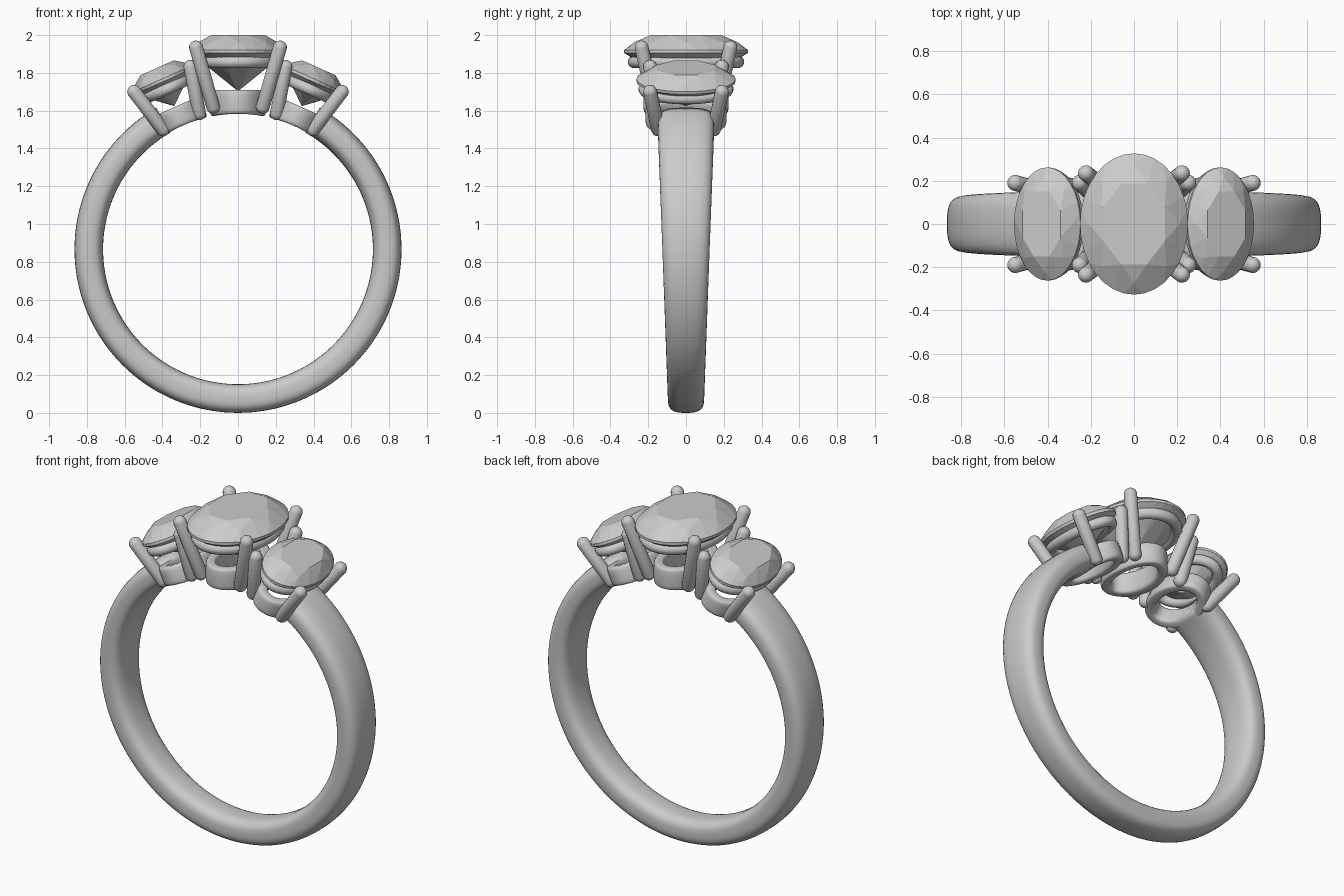
import bpy, bmesh
from math import sin, cos, pi, radians, sqrt, copysign
from mathutils import Matrix, Vector

if "Cube" in bpy.data.objects:
    bpy.data.objects.remove(bpy.data.objects["Cube"])

CZ = 0.866          # height of the finger-hole centre
R_IN, R_OUT = 0.714, 0.866


def finish(bm, name, matrix, smooth=True):
    bmesh.ops.recalc_face_normals(bm, faces=bm.faces)
    me = bpy.data.meshes.new(name)
    bm.to_mesh(me)
    bm.free()
    ob = bpy.data.objects.new(name, me)
    bpy.context.collection.objects.link(ob)
    ob.matrix_world = matrix
    for p in me.polygons:
        p.use_smooth = smooth
    return ob


def superellipse(n, power):
    pts = []
    for i in range(n):
        t = 2 * pi * (i + 0.5) / n
        c, s = cos(t), sin(t)
        pts.append((copysign(abs(c) ** (2 / power), c), copysign(abs(s) ** (2 / power), s)))
    return pts


def sweep(name, sections, matrix, closed=True):
    """Skin a list of equal-length point loops."""
    bm = bmesh.new()
    rings = [[bm.verts.new(p) for p in sec] for sec in sections]
    m = len(rings[0])
    for i in range(len(rings) if closed else len(rings) - 1):
        a, b = rings[i], rings[(i + 1) % len(rings)]
        for j in range(m):
            k = (j + 1) % m
            bm.faces.new((a[j], a[k], b[k], b[j]))
    if not closed:
        bm.faces.new(rings[0])
        bm.faces.new(rings[-1])
    return finish(bm, name, matrix)


def gem(name, a, b, girdle, crown, depth, matrix):
    """Oval brilliant: convex hull of table, crown, girdle and pavilion points."""
    bm = bmesh.new()

    def ring(n, r, z, off=0.0):
        for i in range(n):
            t = 2 * pi * (i + off) / n
            bm.verts.new((a * r * cos(t), b * r * sin(t), z))
    ring(8, 0.62, girdle + crown, 0.5)
    ring(8, 0.84, girdle + crown * 0.56)
    ring(32, 1.0, girdle + 0.008)
    ring(32, 1.0, girdle - 0.008)
    ring(8, 0.45, girdle - depth * 0.6, 0.5)
    bm.verts.new((0, 0, girdle - depth))
    bmesh.ops.convex_hull(bm, input=bm.verts)
    bmesh.ops.dissolve_limit(bm, angle_limit=radians(1), verts=bm.verts, edges=bm.edges)
    return finish(bm, name, matrix, smooth=False)


def prong(name, p, q, r, matrix):
    """Round-ended rod from p to q."""
    p, q = Vector(p), Vector(q)
    d = q - p
    bm = bmesh.new()
    bmesh.ops.create_uvsphere(bm, u_segments=16, v_segments=11, radius=r)
    for v in bm.verts:
        if v.co.z > 0:
            v.co.z += d.length
    rot = d.to_track_quat('Z', 'Y').to_matrix().to_4x4()
    bmesh.ops.transform(bm, matrix=Matrix.Translation(p) @ rot, verts=bm.verts)
    return finish(bm, name, matrix)


def seat(name, a, b, wall, top, matrix):
    """Oval collar whose underside follows the finger hole."""
    secs = []
    for i in range(48):
        t = 2 * pi * i / 48
        sec = []
        for sx, sz in superellipse(20, 4.5):
            off = wall / 2 * (sx - 1)
            x, y = (a + off) * cos(t), (b + off) * sin(t)
            low = sqrt((R_IN + 0.003) ** 2 - x * x)
            sec.append((x, y, (low + top) / 2 + (top - low) / 2 * sz))
        secs.append(sec)
    return sweep(name, secs, matrix)


def rail(name, a, b, z, r, matrix):
    """Oval wire under the stone."""
    secs = []
    for i in range(48):
        t = 2 * pi * i / 48
        secs.append([((a + r * cx) * cos(t), (b + r * cx) * sin(t), z + r * cz)
                     for cx, cz in superellipse(12, 2)])
    return sweep(name, secs, matrix)


# Tapered band, open under the three stones
section = superellipse(32, 2.9)
band = []
for i in range(121):
    t = radians(30 + 300 * i / 120)
    mid, half = (R_IN + R_OUT) / 2, (R_OUT - R_IN) / 2
    half_w = 0.096 + 0.056 * (mid * cos(t) + mid) / 1.5
    band.append([((mid + half * sx) * sin(t), half_w * sy, (mid + half * sx) * cos(t))
                 for sx, sy in section])
sweep("band", band, Matrix.Translation((0, 0, CZ)), closed=False)

# Heads: name, tilt, stone, seat, rail, prong foot, prong tip
heads = [
    ("centre", 0, (0.25, 0.327, 1.047, 0.087, 0.21), (0.148, 0.225, 0.06, 0.845),
     (0.195, 0.277, 0.992, 0.032), (0.132, 0.165, 0.755), (0.222, 0.235, 1.068)),
    ("right", 24, (0.168, 0.262, 0.98, 0.072, 0.15), (0.14, 0.215, 0.06, 0.825),
     (0.125, 0.222, 0.928, 0.03), (0.105, 0.148, 0.742), (0.163, 0.19, 0.985)),
]
heads.append(("left", -24) + heads[1][2:])
for name, tilt, stone, collar, wire, foot, tip in heads:
    m = Matrix.Translation((0, 0, CZ)) @ Matrix.Rotation(radians(tilt), 4, 'Y')
    gem(name + "_stone", *stone, m)
    seat(name + "_seat", *collar, m)
    rail(name + "_rail", *wire, m)
    for sx in (-1, 1):
        for sy in (-1, 1):
            label = f"{name}_prong_{'a' if sx < 0 else 'b'}_{'front' if sy < 0 else 'back'}"
            flip = lambda p: (p[0] * sx, p[1] * sy, p[2])
            prong(label, flip(foot), flip(tip), 0.037, m)
